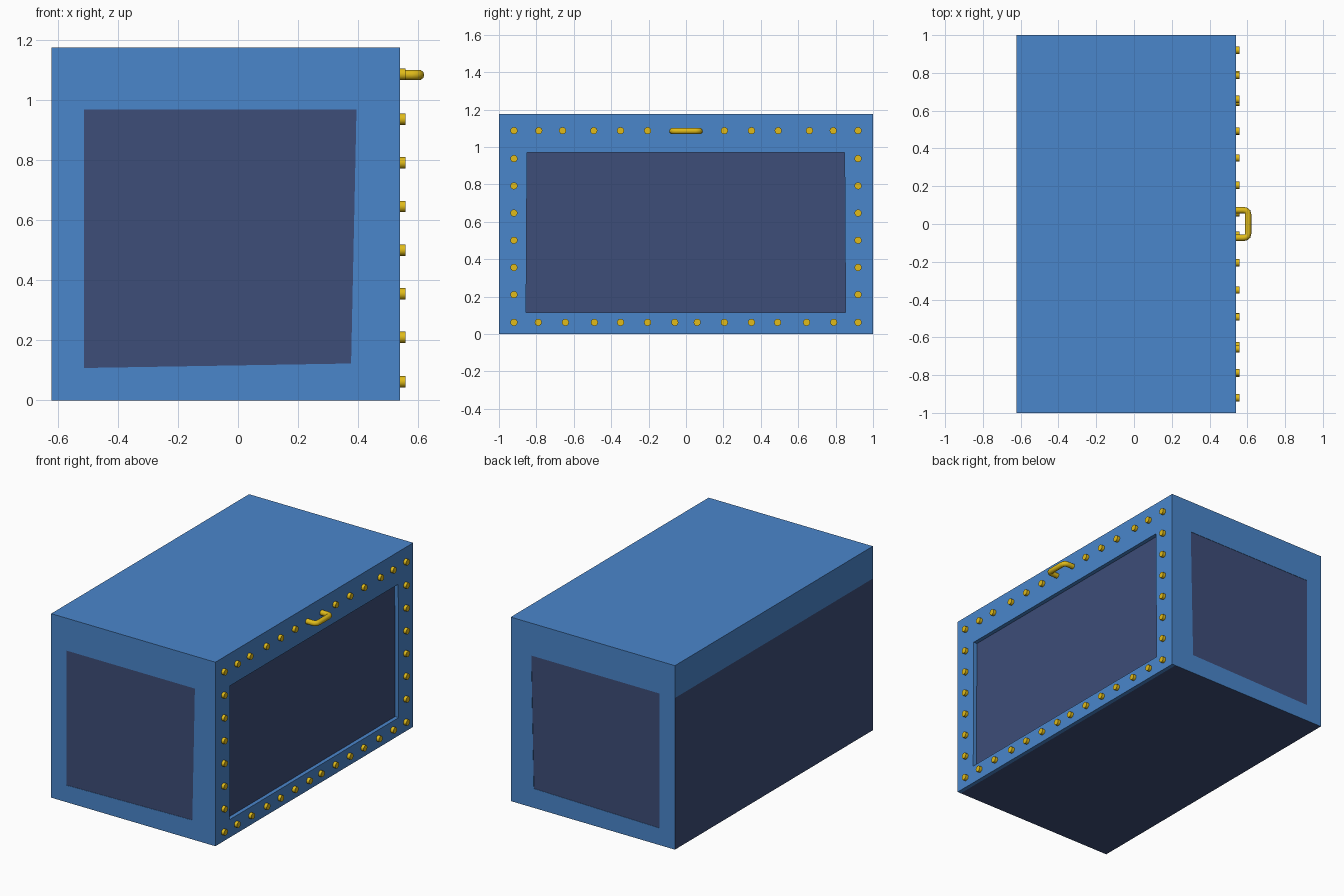
import bpy, bmesh
from mathutils import Vector

if "Cube" in bpy.data.objects:
    bpy.data.objects.remove(bpy.data.objects["Cube"])

X0, X1, Y, H = -0.622, 0.54, 1.0, 1.177   # crate extents
SKIN = 0.002                              # end frame thickness
DEPTH = 0.025                             # recess behind the riveted frame


def material(name, rgb):
    m = bpy.data.materials.new(name)
    m.diffuse_color = (*rgb, 1)
    m.use_nodes = True
    m.node_tree.nodes["Principled BSDF"].inputs["Base Color"].default_value = m.diffuse_color
    return m


blue = material("blue_paint", (0.068, 0.238, 0.60))
navy = material("dark_navy", (0.047, 0.074, 0.188))
gold = material("brass", (0.75, 0.50, 0.01))


def finish(name, bm, mat):
    bmesh.ops.recalc_face_normals(bm, faces=bm.faces)
    me = bpy.data.meshes.new(name)
    bm.to_mesh(me)
    bm.free()
    me.materials.append(mat)
    ob = bpy.data.objects.new(name, me)
    bpy.context.collection.objects.link(ob)
    return ob


def box(name, lo, hi, mat):
    bm = bmesh.new()
    bmesh.ops.create_cube(bm, size=1)
    for v in bm.verts:
        v.co = [lo[i] + (v.co[i] + 0.5) * (hi[i] - lo[i]) for i in range(3)]
    return finish(name, bm, mat)


def frame(name, outer, inner, place, offset, mat):
    """Four-sided frame plate with a four-sided opening, extruded by offset."""
    bm = bmesh.new()
    o = [bm.verts.new(place(*p)) for p in outer]
    i = [bm.verts.new(place(*p)) for p in inner]
    faces = [bm.faces.new((o[k], o[(k + 1) % 4], i[(k + 1) % 4], i[k])) for k in range(4)]
    ext = bmesh.ops.extrude_face_region(bm, geom=faces, use_keep_orig=True)["geom"]
    bmesh.ops.translate(bm, verts=[g for g in ext if isinstance(g, bmesh.types.BMVert)],
                        vec=Vector(offset))
    return finish(name, bm, mat)


# Dark body and blue top cap
box("body", (X0, -Y + SKIN, 0), (X1 - DEPTH, Y - SKIN, 0.97), navy)
box("top_cap", (X0, -Y, 0.97), (X1, Y, H), blue)

# Thin blue frames on the two ends
end_outer = [(X0, 0), (X1, 0), (X1, 0.97), (X0, 0.97)]
end_inner = [(-0.514, 0.108), (0.377, 0.123), (0.395, 0.9695), (-0.514, 0.9695)]
for name, s in (("front_end_frame", -1), ("back_end_frame", 1)):
    frame(name, end_outer, end_inner, lambda x, z, s=s: (x, s * Y, z), (0, -s * SKIN, 0), blue)

# Riveted frame around the recessed long side
frame("riveted_frame",
      [(-Y, 0), (Y, 0), (Y, 0.97), (-Y, 0.97)],
      [(-0.855, 0.115), (0.853, 0.115), (0.848, 0.9695), (-0.85, 0.9695)],
      lambda y, z: (X1, y, z), (-DEPTH, 0, 0), blue)

# Rivets
spots = []
for s in (-1, 1):
    spots += [(s * y, 1.087) for y in (0.205, 0.35, 0.493, 0.66, 0.787, 0.92)]
    spots += [(s * y, 0.062) for y in (0.06, 0.205, 0.35, 0.49, 0.645, 0.79, 0.92)]
    spots += [(s * 0.92, 0.21 + 0.1455 * k) for k in range(6)]
for n, (y, z) in enumerate(spots):
    bpy.ops.mesh.primitive_cylinder_add(vertices=16, radius=0.019, depth=0.027,
                                        location=(X1 + 0.0055, y, z), rotation=(0, 1.570796, 0))
    ob = bpy.context.object
    ob.name = f"rivet_{n + 1}"
    ob.data.materials.append(gold)
    bpy.ops.object.shade_smooth_by_angle()

# Handle: swept tube with rounded corners
half = [(X1 - 0.01, 0.073), (0.578, 0.073), (0.592, 0.071), (0.601, 0.064), (0.604, 0.05)]
path = [(x, -y) for x, y in half] + half[::-1]
cu = bpy.data.curves.new("handle", "CURVE")
cu.dimensions = "3D"
cu.bevel_depth = 0.017
cu.bevel_resolution = 3
cu.use_fill_caps = True
sp = cu.splines.new("POLY")
sp.points.add(len(path) - 1)
for p, (x, y) in zip(sp.points, path):
    p.co = (x, y, 1.085, 1)
cu.materials.append(gold)
handle = bpy.data.objects.new("handle", cu)
bpy.context.collection.objects.link(handle)
